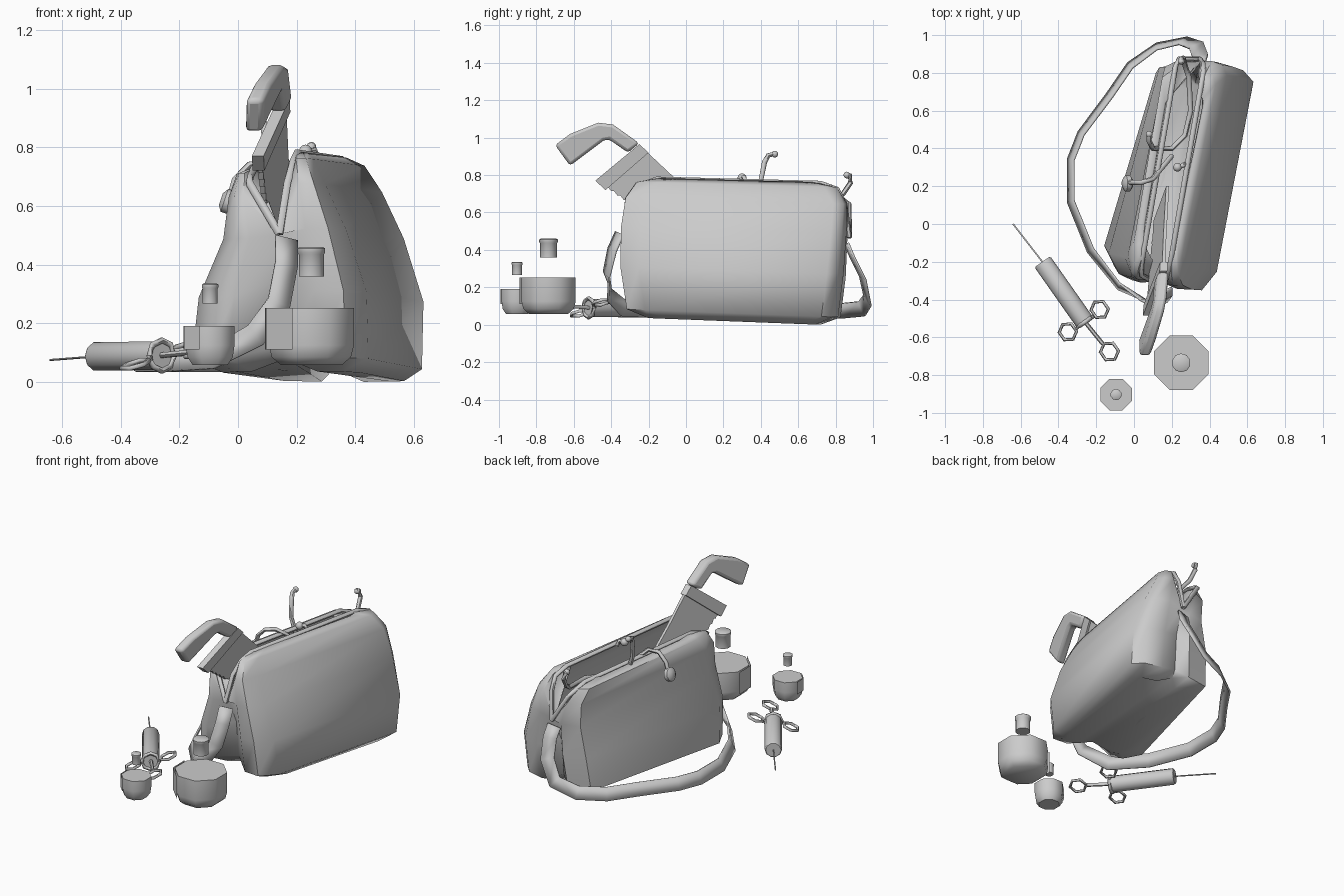
import bpy, bmesh, math
from mathutils import Vector, Matrix

cube = bpy.data.objects.get("Cube")
if cube:
    bpy.data.objects.remove(cube, do_unlink=True)

grey = bpy.data.materials.new("plain grey")
grey.use_nodes = True
grey.diffuse_color = (0.6, 0.6, 0.6, 1)
grey.node_tree.nodes["Principled BSDF"].inputs["Base Color"].default_value = (0.6, 0.6, 0.6, 1)


def make(name, bm, smooth=40, thick=0, offset=0):
    bmesh.ops.remove_doubles(bm, verts=bm.verts, dist=0.0005)
    bmesh.ops.recalc_face_normals(bm, faces=bm.faces)
    me = bpy.data.meshes.new(name)
    bm.to_mesh(me)
    bm.free()
    ob = bpy.data.objects.new(name, me)
    bpy.context.collection.objects.link(ob)
    me.materials.append(grey)
    if thick:
        mod = ob.modifiers.new("thickness", 'SOLIDIFY')
        mod.thickness, mod.offset = thick, offset
    if smooth:
        bpy.ops.object.select_all(action='DESELECT')
        ob.select_set(True)
        bpy.context.view_layer.objects.active = ob
        bpy.ops.object.shade_smooth_by_angle(angle=math.radians(smooth))
    return ob


def loft(rings, closed=True, caps=(True, True)):
    bm = bmesh.new()
    rows = [[bm.verts.new(p) for p in r] for r in rings]
    n = len(rows[0])
    for a, b in zip(rows, rows[1:]):
        for i in range(n if closed else n - 1):
            j = (i + 1) % n
            bm.faces.new((a[i], a[j], b[j], b[i]))
    for row, cap in zip((rows[0], rows[-1]), caps):
        if cap:
            bm.faces.new(row)
    return bm


def ring(center, axis, r, sides, turn=0.0):
    q = Vector(axis).to_track_quat('Z', 'Y')
    return [Vector(center) + q @ Vector((r * math.cos(a), r * math.sin(a), 0))
            for a in (math.tau * (i + turn) / sides for i in range(sides))]


def tube(name, pts, r, sides=6, closed=False):
    pts = [Vector(p) for p in pts]
    n, rings = len(pts), []
    for i, p in enumerate(pts):
        if closed:
            d = pts[(i + 1) % n] - pts[i - 1]
        else:
            d = pts[min(i + 1, n - 1)] - pts[max(i - 1, 0)]
        rings.append(ring(p, d, r, sides))
    if closed:
        rings.append(rings[0])
    return make(name, loft(rings, caps=(not closed, not closed)), 60)


def turned(name, x, y, profile, sides, turn=0.5, smooth=50):
    rings = [ring((x, y, z), (0, 0, 1), r, sides, turn) for r, z in profile]
    return make(name, loft(rings), smooth)


def ball(name, center, r):
    bm = bmesh.new()
    bmesh.ops.create_uvsphere(bm, u_segments=10, v_segments=7, radius=r,
                              matrix=Matrix.Translation(center))
    return make(name, bm, 60)


# Bag shell: open top, pinched end gussets, turned about ten degrees
HINGE = 0.195


def bag(u, v, z):
    low = max(0, 1 - z / 0.78)
    z += 0.038 * (0.8 - v) * low + 0.025 * (0.25 - v) * (1 - low)
    return Vector((0.985 * u + 0.17 * v, -0.17 * u + 0.985 * v, max(z, 0)))


def bag_ring(z, left, right, v0, v1, t, pinch, skew):
    zl, zm = z * 0.93, min(z + 0.045, 0.48)
    m0, m1 = -0.29 + pinch, 0.92 - pinch

    def left_u(v, inset=0):
        return left + inset * 0.8 + skew * (v + 0.1)
    return [bag(right - 0.02, v0 + 0.12, z), bag(right, v1 - 0.06, z),
            bag(right - t * 0.35, v1 - 0.01, z), bag(right - t, v1, z), bag(HINGE, m1, zm),
            bag(left_u(v1, t), v1 - 0.02, zl), bag(left_u(v1), v1 - 0.07, zl),
            bag(left_u(v0), v0 + 0.12, zl), bag(left_u(v0, t * 0.5), v0 + 0.02, zl),
            bag(left_u(v0, t), v0, zl), bag(HINGE, m0, zm),
            bag(right - t, v0, z), bag(right - t * 0.45, v0 + 0.01, z)]


levels = [
    (0.0, -0.04, 0.45, -0.15, 0.78, 0.15, 0.13, 0.09),
    (0.045, -0.12, 0.495, -0.26, 0.88, 0.18, 0.1, 0.1),
    (0.28, -0.09, 0.495, -0.295, 0.91, 0.18, 0.08, 0.08),
    (0.5, -0.012, 0.425, -0.3, 0.92, 0.14, 0.02, 0.04),
    (0.66, 0.0, 0.35, -0.285, 0.92, 0.09, 0.01, 0.02),
    (0.75, 0.015, 0.3, -0.23, 0.86, 0.06, 0.01, 0),
    (0.775, 0.05, 0.26, -0.11, 0.73, 0.04, 0.01, 0)]
shell = loft([bag_ring(*lv) for lv in levels], caps=(False, False))
shell.verts.ensure_lookup_table()
# Base in two halves that meet on a raised centre fold
for half in ((4, 5, 6, 7, 8, 9, 10), (10, 11, 12, 0, 1, 2, 3, 4)):
    shell.faces.new([shell.verts[i] for i in half])
make("bag_body", shell, 50, 0.02, -1)

# Metal frame rods along both lips, meeting at the end hinges
for name, side, z, u in (("right", 1, 0.77, 0.225), ("left", -1, 0.715, 0.075)):
    path = [bag(HINGE, -0.3, 0.48), bag(u - side * 0.01, -0.26, 0.66), bag(u, -0.2, z - 0.03),
            bag(u, -0.12, z), bag(u, 0.77, z), bag(u, 0.86, z - 0.03),
            bag(u - side * 0.01, 0.9, 0.66), bag(HINGE, 0.92, 0.48)]
    tube(name + "_frame_rod", path, 0.014)

# Clasp on the lip
ball("clasp_knob", (0.23, 0.3, 0.785), 0.024)
tube("clasp_arm", [(0.23, 0.3, 0.785), (0.26, 0.31, 0.79), (0.27, 0.32, 0.76)], 0.012)

# Shoulder strap: flat band hanging from the hinges and standing on the floor
strap = [(0.165, -0.355, 0.49), (0.165, -0.395, 0.4), (0.14, -0.425, 0.27), (0.06, -0.41, 0.16),
         (-0.08, -0.33, 0.085), (-0.23, -0.14, 0.075), (-0.335, 0.12, 0.075), (-0.335, 0.34, 0.075),
         (-0.28, 0.48, 0.075), (-0.13, 0.68, 0.075), (-0.02, 0.84, 0.075), (0.12, 0.94, 0.085),
         (0.26, 0.97, 0.13), (0.33, 0.945, 0.25), (0.35, 0.89, 0.36), (0.34, 0.86, 0.43)]
strap = [Vector(p) for p in strap]
rows = []
for i, p in enumerate(strap):
    along = (strap[min(i + 1, len(strap) - 1)] - strap[max(i - 1, 0)]).normalized()
    out = Vector((p.x - 0.15, p.y - 0.3, 0)).normalized()
    out = Matrix.Rotation(math.radians(35) * abs(along.z), 3, 'Z') @ out + Vector((0, 0, 0.4))
    across = along.cross(out).normalized() * 0.042
    rows.append([p - across, p + across])
make("shoulder_strap", loft(rows, closed=False, caps=(False, False)), 40, 0.012)


# Saw: side outlines extruded on a leaning plane
def plate(name, outline, thick, bevel=0.0):
    def at(y, z, off):
        return (0.05 + 0.22 * (y + 0.65) + 0.19 * (z - 0.87) + off, y, z)
    bm = loft([[at(y, z, s * thick / 2) for y, z in outline] for s in (-1, 1)])
    ob = make(name, bm, 40)
    if bevel:
        mod = ob.modifiers.new("round", 'BEVEL')
        mod.width, mod.segments, mod.limit_method = bevel, 2, 'ANGLE'
    return ob


plate("saw_grip", [(-0.7, 0.96), (-0.62, 1.02), (-0.47, 1.08), (-0.39, 1.07), (-0.25, 0.97),
                   (-0.31, 0.92), (-0.41, 0.99), (-0.44, 0.985), (-0.62, 0.85)], 0.06, 0.016)
plate("saw_collar", [(-0.25, 0.965), (-0.485, 0.77), (-0.43, 0.72), (-0.2, 0.92)], 0.04)
teeth = []
for i in range(12):
    y, z = -0.42 + 0.034 * i, 0.74 - 0.024 * i
    teeth += [(y, z), (y + 0.02, z - 0.026)]
plate("saw_blade", [(-0.21, 0.925)] + teeth + [(0.02, 0.42), (0.2, 0.56), (-0.05, 0.775)], 0.016)

# Listening tube with ear hooks and a chest disc
tube("ear_tube", [(0.08, 0.48, 0.915), (0.08, 0.44, 0.905), (0.09, 0.42, 0.87), (0.1, 0.4, 0.77),
                  (0.13, 0.4, 0.68), (0.2, 0.4, 0.62), (0.27, 0.47, 0.62), (0.3, 0.6, 0.65),
                  (0.29, 0.78, 0.66), (0.27, 0.84, 0.7), (0.26, 0.88, 0.76),
                  (0.25, 0.875, 0.8), (0.25, 0.85, 0.805)], 0.014)
ball("front_ear_tip", (0.08, 0.475, 0.912), 0.018)
ball("back_ear_tip", (0.25, 0.86, 0.8), 0.018)
tube("chest_tube", [(-0.03, 0.22, 0.62), (-0.01, 0.22, 0.69), (0.04, 0.22, 0.74),
                    (0.1, 0.24, 0.75), (0.15, 0.3, 0.7), (0.2, 0.36, 0.6)], 0.013)
disc_axis = Vector((-0.9, 0, 0.3)).normalized()
disc_at = Vector((-0.035, 0.215, 0.615))
make("chest_disc", loft([ring(disc_at + disc_axis * o, disc_axis, r, 10)
                         for o, r in ((-0.025, 0.025), (-0.012, 0.043), (0.012, 0.043),
                                      (0.025, 0.022))]), 50)


# Bottles with floating stoppers and wrapped labels
def bottle(name, x, y, r, top, stop_r, stop_z, stop_top):
    turned(name + "_bottle", x, y, [(r * 0.72, 0.058), (r * 0.93, 0.085), (r, 0.125), (r, top)], 8)
    height = stop_top - stop_z
    shape = ((0.96, 0), (0.96, 0.75), (1.06, 0.82), (1.06, 0.95), (0.9, 1))
    turned(name + "_stopper", x, y, [(stop_r * k, stop_z + height * h) for k, h in shape], 10)
    arc = [math.radians(a) for a in (160, 202.5, 247.5)]
    rows = [[(x + r * 1.07 * math.cos(a), y + r * 1.07 * math.sin(a), z) for z in (0.11, top)]
            for a in arc]
    make(name + "_label", loft(rows, closed=False, caps=(False, False)), 0)


bottle("large", 0.25, -0.735, 0.157, 0.252, 0.047, 0.36, 0.46)
bottle("small", -0.095, -0.903, 0.09, 0.19, 0.028, 0.267, 0.335)

# Syringe lying on the floor
start, end = Vector((-0.485, -0.2, 0.087)), Vector((-0.26, -0.52, 0.09))
axis = (end - start).normalized()
side = Vector((-axis.y, axis.x, 0))
make("syringe_barrel", loft([ring(start, axis, 0.045, 10), ring(start + axis * 0.01, axis, 0.051, 10),
                             ring(end, axis, 0.051, 10)]), 50)
tube("syringe_needle", [(-0.64, 0, 0.075), start], 0.004)
tube("syringe_plunger", [end - axis * 0.02, (-0.165, -0.635, 0.1)], 0.011)


def grip_ring(name, center, r, normal, thick=0.009, sides=6):
    tube(name, ring(center, normal, r, sides), thick, 6, True)


grip_ring("syringe_collar", end, 0.052, axis, 0.011, 8)
flat = Vector((0, 0, 1)) - side * 0.35
grip_ring("thumb_ring", (-0.13, -0.675, 0.1), 0.05, flat)
for name, s in (("right_finger_ring", 1), ("left_finger_ring", -1)):
    grip_ring(name, end + side * s * 0.103 - axis * 0.01 + Vector((0, 0, s * 0.03)), 0.048, flat)
